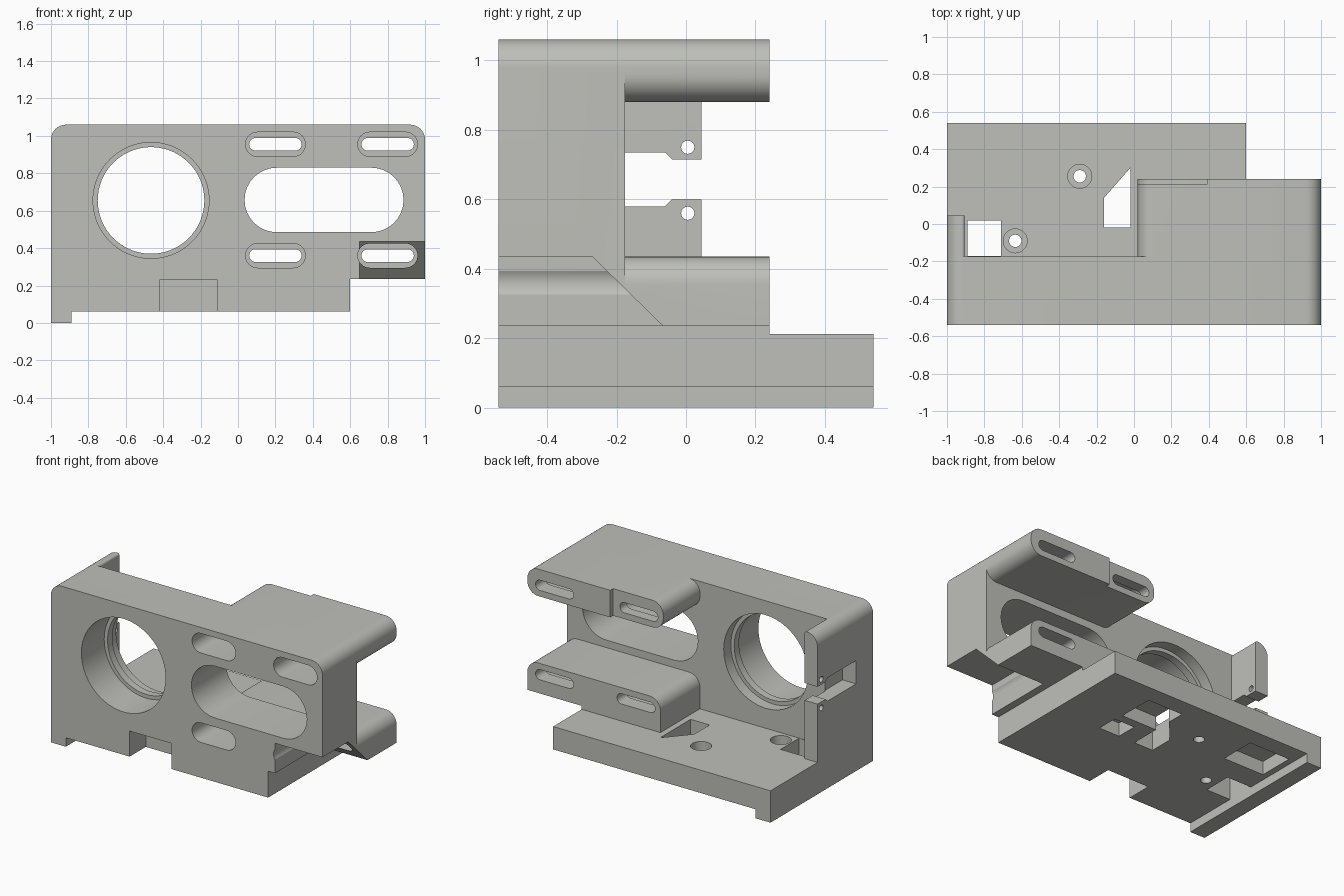
import bpy, bmesh, math
from mathutils import Vector

if "Cube" in bpy.data.objects:
    bpy.data.objects.remove(bpy.data.objects["Cube"])

grey = bpy.data.materials.new("light_grey")
grey.diffuse_color = (0.52, 0.52, 0.49, 1)
grey.use_nodes = True
grey.node_tree.nodes["Principled BSDF"].inputs["Base Color"].default_value = grey.diffuse_color


def rounded(corners, n=10):
    """Profile from (u, v, radius) corners; a zero radius stays sharp."""
    pts = []
    for i, (u, v, r) in enumerate(corners):
        p = Vector((u, v))
        if r == 0:
            pts.append(p)
            continue
        a = (Vector(corners[i - 1][:2]) - p).normalized()
        b = (Vector(corners[(i + 1) % len(corners)][:2]) - p).normalized()
        half = a.angle(b) / 2
        c = p + (a + b).normalized() * r / math.sin(half)
        t0 = p + a * r / math.tan(half) - c
        t1 = p + b * r / math.tan(half) - c
        sweep = math.pi - 2 * half
        for k in range(n + 1):
            f = k / n
            d = (t0 * math.sin((1 - f) * sweep) + t1 * math.sin(f * sweep)) / math.sin(sweep)
            pts.append(c + d)
    return pts


def sharp(*pts):
    return [Vector(p) for p in pts]


def rect(u0, u1, v0, v1):
    return sharp((u0, v0), (u1, v0), (u1, v1), (u0, v1))


def circle(u, v, r, n=48):
    return [Vector((u + r * math.cos(2 * math.pi * k / n),
                    v + r * math.sin(2 * math.pi * k / n))) for k in range(n)]


def stadium(u0, u1, v0, v1, n=16):
    r, vc = (v1 - v0) / 2, (v0 + v1) / 2
    pts = []
    for uc, start in ((u1 - r, -math.pi / 2), (u0 + r, math.pi / 2)):
        for k in range(n + 1):
            t = start + math.pi * k / n
            pts.append(Vector((uc + r * math.cos(t), vc + r * math.sin(t))))
    return pts


def prism(name, profile, axis, lo, hi):
    """Extrude a profile along x (y,z), y (x,z) or z (x,y)."""
    place = {"x": lambda p, t: (t, p.x, p.y),
             "y": lambda p, t: (p.x, t, p.y),
             "z": lambda p, t: (p.x, p.y, t)}[axis]
    bm = bmesh.new()
    a = [bm.verts.new(place(p, lo)) for p in profile]
    b = [bm.verts.new(place(p, hi)) for p in profile]
    bm.faces.new(a)
    bm.faces.new(b[::-1])
    for i in range(len(a)):
        j = (i + 1) % len(a)
        bm.faces.new((a[i], b[i], b[j], a[j]))
    bmesh.ops.recalc_face_normals(bm, faces=bm.faces)
    me = bpy.data.meshes.new(name)
    bm.to_mesh(me)
    bm.free()
    me.materials.append(grey)
    ob = bpy.data.objects.new(name, me)
    bpy.context.collection.objects.link(ob)
    return ob


def combine(ob, other, operation):
    mod = ob.modifiers.new(operation.lower(), "BOOLEAN")
    mod.operation, mod.object, mod.solver = operation, other, "EXACT"
    bpy.context.view_layer.update()
    dg = bpy.context.evaluated_depsgraph_get()
    me = bpy.data.meshes.new_from_object(ob.evaluated_get(dg))
    ob.modifiers.clear()
    ob.data = me
    bpy.data.objects.remove(other)


def cut(profile, axis, lo, hi):
    combine(body, prism("cutter", profile, axis, lo, hi), "DIFFERENCE")


# Front wall with rounded top corners
body = prism("mount_body", rounded([
    (-1, 0.06, 0), (0.6, 0.06, 0), (0.6, 0.235, 0), (1, 0.235, 0),
    (1, 1.06, 0.08), (-1, 1.06, 0.08)]), "y", -0.54, -0.175)

# Base plate with a lip under its left edge
base = prism("base_plate", sharp(
    (-1, 0), (-0.89, 0), (-0.89, 0.06), (0.6, 0.06), (0.6, 0.212), (-1, 0.212)),
    "y", -0.54, 0.54)
combine(body, base, "UNION")

# Upper arm, long part and slightly shorter part
upper = rounded([(0.02, 0.88, 0.08), (1, 0.88, 0.08), (1, 1.06, 0.08), (0.02, 1.06, 0.08)])
combine(body, prism("upper_arm", upper, "y", -0.22, 0.24), "UNION")
cut(rect(0, 0.39, 0.86, 1.1), "y", 0.21, 0.3)

# Lower arm, resting on the base plate
lower = rounded([(0.02, 0.2, 0), (0.6, 0.2, 0), (0.6, 0.235, 0), (1, 0.235, 0),
                 (1, 0.435, 0.08), (0.02, 0.435, 0.08)])
combine(body, prism("lower_arm", lower, "y", -0.22, 0.24), "UNION")

# Clamp tab at the left end
tab = rounded([(-1, 0.15, 0), (-0.905, 0.15, 0), (-0.905, 1.06, 0.015), (-1, 1.06, 0.08)])
combine(body, prism("clamp_tab", tab, "y", -0.22, 0.045), "UNION")
cut(sharp((-0.36, 0.58), (-0.06, 0.58), (-0.04, 0.6), (0.1, 0.6),
          (0.1, 0.715), (-0.04, 0.715), (-0.06, 0.735), (-0.36, 0.735)), "x", -1.1, -0.9)
for z in (0.56, 0.75):
    cut(circle(0.005, z, 0.019, 24), "x", -1.1, -0.85)

# Round bore with an inner retaining lip
cut(circle(-0.465, 0.655, 0.285, 72), "y", -0.6, -0.1)
cut(circle(-0.465, 0.655, 0.31, 72), "y", -0.6, -0.30)
cut(circle(-0.465, 0.655, 0.31, 72), "y", -0.25, -0.1)

# Large window in the wall
cut(stadium(0.035, 0.885, 0.485, 0.83), "y", -0.6, -0.1)

# Dovetail notch under the right end
cut(sharp((-0.6, 0.2), (-0.03, 0.2), (-0.27, 0.435), (-0.6, 0.435)), "x", 0.65, 1.1)

# Stepped adjustment slots through both arms
for x in (0.2, 0.8):
    for z in (0.36, 0.955):
        cut(stadium(x - 0.16, x + 0.16, z - 0.065, z + 0.065), "y", -0.6, 0.14)
        cut(stadium(x - 0.14, x + 0.14, z - 0.034, z + 0.034), "y", 0.1, 0.3)

# Counterbored screw holes in the base
for x, y in ((-0.29, 0.255), (-0.635, -0.09)):
    cut(circle(x, y, 0.033, 32), "z", -0.1, 0.3)
    cut(circle(x, y, 0.064, 32), "z", 0.13, 0.3)

# Openings through the base
cut(rect(-0.89, -0.71, -0.172, 0.02), "z", -0.1, 0.25)
cut(sharp((-0.16, -0.02), (-0.02, -0.02), (-0.02, 0.3), (-0.16, 0.14)), "z", -0.1, 0.23)

# Pockets in the underside, with sloping roofs
for x0, x1 in ((-0.02, 0.24), (-0.85, -0.55)):
    cut(sharp((0.18, 0.0), (0.42, 0.0), (0.42, 0.08), (0.3, 0.15), (0.18, 0.15)), "x", x0, x1)
cut(rect(0.1, 0.25, -0.02, 0.12), "z", 0.0, 0.15)

# Notch in the lower front edge
cut(rect(-0.42, -0.11, 0.0, 0.23), "y", -0.6, -0.37)

# Smooth curved walls while keeping edges crisp
bpy.context.view_layer.objects.active = body
body.select_set(True)
bpy.ops.object.shade_smooth_by_angle(angle=math.radians(25))
